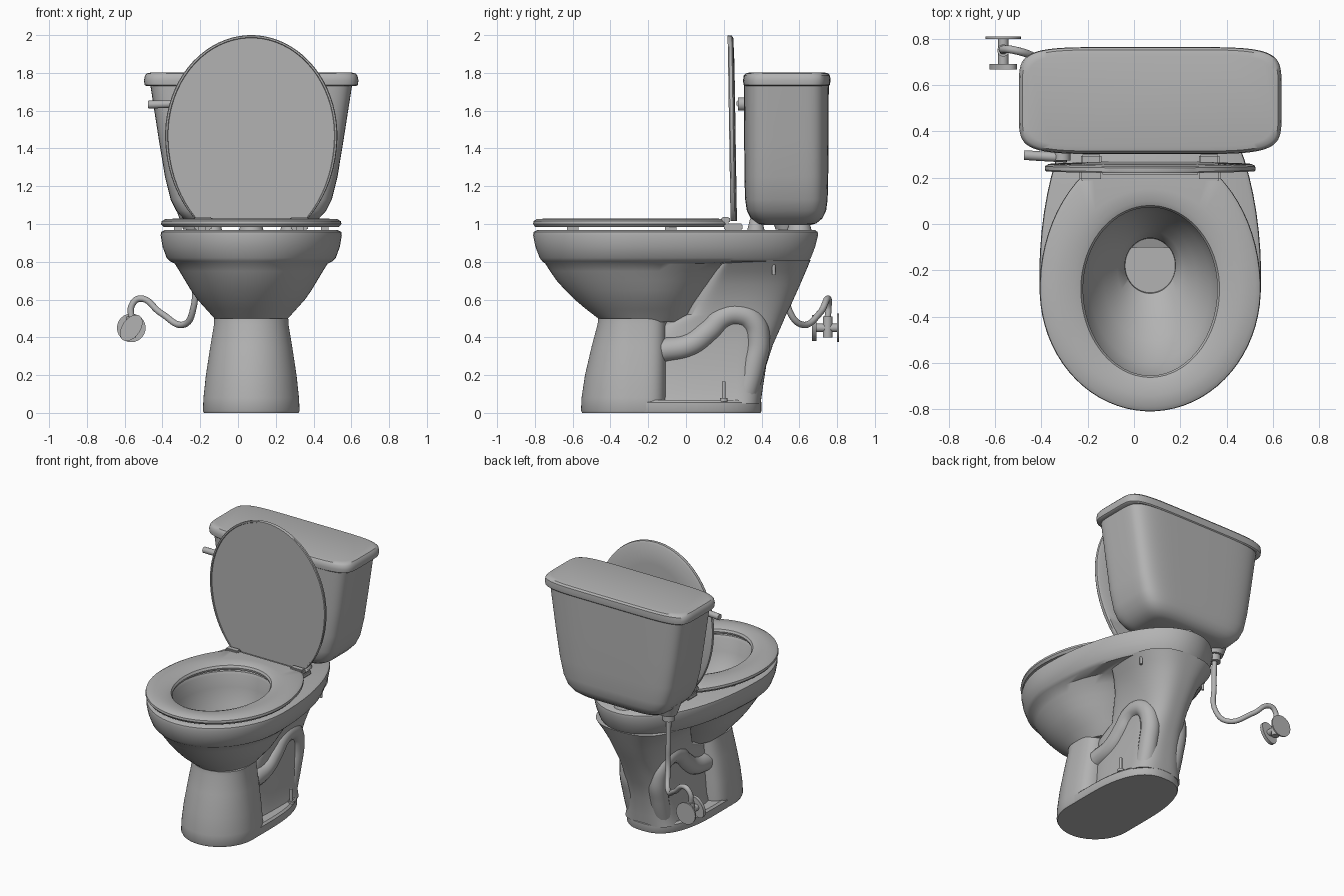
import bpy, bmesh, math
from mathutils import Vector, Matrix

CX = 0.07   # centre line of the fixture
mat = bpy.data.materials.new("grey ceramic")
mat.diffuse_color = (0.45, 0.45, 0.45, 1)


def finish(name, bm):
    bmesh.ops.recalc_face_normals(bm, faces=bm.faces)
    me = bpy.data.meshes.new(name)
    bm.to_mesh(me)
    bm.free()
    me.materials.append(mat)
    ob = bpy.data.objects.new(name, me)
    bpy.context.collection.objects.link(ob)
    return ob


def outline(z, w, yf, yb, ym=None, n=2, nb=None, clip=9, cx=CX, seg=72):
    """Egg or rounded-box section: half width w, front yf, back yb, widest at ym."""
    ym = (yf + yb) / 2 if ym is None else ym
    nb = nb or n
    pts = []
    for i in range(seg):
        t = 2 * math.pi * (i + 0.5) / seg
        s, c = math.sin(t), math.cos(t)
        e = 2 / (nb if s > 0 else n)
        x = math.copysign(abs(c) ** e, c) * w
        y = ym + abs(s) ** e * ((yb - ym) if s > 0 else (yf - ym))
        pts.append(Vector((cx + x, min(y, clip), z)))
    return pts


def loft(name, sections, closed=False):
    bm = bmesh.new()
    rings = [[bm.verts.new(p) for p in s] for s in sections]
    pairs = list(zip(rings, rings[1:]))
    if closed:
        pairs.append((rings[-1], rings[0]))
    for a, b in pairs:
        for i in range(len(a)):
            j = (i + 1) % len(a)
            bm.faces.new((a[i], a[j], b[j], b[i]))
    if not closed:
        bm.faces.new(rings[0])
        bm.faces.new(rings[-1])
    return finish(name, bm)


def cyl(name, a, b, r, r2=None):
    a, b = Vector(a), Vector(b)
    bm = bmesh.new()
    rot = (b - a).to_track_quat('Z', 'Y').to_matrix().to_4x4()
    bmesh.ops.create_cone(bm, cap_ends=True, segments=24, radius1=r, radius2=r if r2 is None else r2,
                          depth=(b - a).length, matrix=Matrix.Translation((a + b) / 2) @ rot)
    return finish(name, bm)


def box(name, c, size):
    bm = bmesh.new()
    bmesh.ops.create_cube(bm, size=1, matrix=Matrix.Translation(c) @ Matrix.Diagonal((*size, 1)))
    bmesh.ops.bevel(bm, geom=bm.edges[:], offset=min(size) * 0.2, segments=2, affect='EDGES')
    return finish(name, bm)


def tube(name, pts, r):
    cu = bpy.data.curves.new(name, 'CURVE')
    cu.dimensions = '3D'
    cu.bevel_depth, cu.bevel_resolution, cu.resolution_u = r, 5, 8
    cu.use_fill_caps = True
    sp = cu.splines.new('BEZIER')
    sp.bezier_points.add(len(pts) - 1)
    for bp, p in zip(sp.bezier_points, pts):
        bp.co = p
        bp.handle_left_type = bp.handle_right_type = 'AUTO'
    cu.materials.append(mat)
    ob = bpy.data.objects.new(name, cu)
    bpy.context.collection.objects.link(ob)
    bpy.ops.object.select_all(action='DESELECT')
    ob.select_set(True)
    bpy.context.view_layer.objects.active = ob
    bpy.ops.object.convert(target='MESH')


# Bowl: outside upward, over the rim, then down the inside to the drain
bowl = [(0.48, 0.18, -0.44, 0.0, -0.22, 2.2), (0.50, 0.195, -0.465, 0.02, -0.22, 2.2),
        (0.55, 0.24, -0.53, 0.05, -0.22, 2.1), (0.60, 0.285, -0.59, 0.09, -0.22, 2),
        (0.65, 0.32, -0.64, 0.13, -0.23, 2), (0.70, 0.35, -0.685, 0.18, -0.24, 2),
        (0.75, 0.38, -0.72, 0.24, -0.25, 2), (0.79, 0.405, -0.745, 0.32, -0.25, 2),
        (0.803, 0.43, -0.762, 0.65, -0.25, 2.1), (0.82, 0.448, -0.775, 0.662, -0.25, 2.1),
        (0.88, 0.47, -0.798, 0.685, -0.25, 2.1), (0.94, 0.48, -0.81, 0.70, -0.25, 2.1),
        (0.958, 0.477, -0.807, 0.698, -0.25, 2.1), (0.967, 0.46, -0.79, 0.685, -0.25, 2.1),
        (0.967, 0.32, -0.68, 0.09, -0.28, 2), (0.95, 0.31, -0.67, 0.082, -0.28, 2),
        (0.86, 0.30, -0.655, 0.08, -0.28, 2), (0.75, 0.26, -0.60, 0.05, -0.27, 2),
        (0.65, 0.20, -0.50, 0.01, -0.24, 2), (0.57, 0.14, -0.38, -0.03, -0.2, 2),
        (0.52, 0.11, -0.30, -0.06, -0.18, 2), (0.40, 0.10, -0.28, -0.07, -0.18, 2)]
loft("bowl", [outline(z, w, f, b, m, 2, nb) for z, w, f, b, m, nb in bowl])

# Pedestal column, foot and rear neck
col = [(0.0, 0.25, -0.55), (0.012, 0.256, -0.556), (0.08, 0.253, -0.553), (0.2, 0.24, -0.535),
       (0.35, 0.217, -0.50), (0.47, 0.197, -0.468), (0.50, 0.196, -0.465)]
loft("pedestal", [outline(z, w, f, -0.1, -0.29, 2, 4) for z, w, f in col])
loft("foot", [outline(z, w, -0.28, b, -0.1, 8, 2.6) for z, w, b in
              [(0, 0.25, 0.395), (0.01, 0.255, 0.40), (0.055, 0.253, 0.40), (0.068, 0.24, 0.39)]])
neck = [(0.05, 0.19, -0.2, 0.395), (0.12, 0.17, -0.2, 0.405), (0.25, 0.158, -0.2, 0.425),
        (0.36, 0.152, -0.2, 0.46), (0.46, 0.155, -0.16, 0.505), (0.52, 0.165, 0.0, 0.53),
        (0.58, 0.18, 0.03, 0.56), (0.68, 0.215, 0.1, 0.605), (0.75, 0.26, 0.15, 0.635),
        (0.81, 0.31, 0.2, 0.66)]
loft("rear_neck", [outline(z, w, f, b, 0.25, 5, 2.8) for z, w, f, b in neck])

# Trapway bulges, floor bolts, seat bolts, hinges and bumpers, mirrored
trap = [(-0.13, 0.33), (0.02, 0.36), (0.12, 0.435), (0.2, 0.51), (0.28, 0.525),
        (0.35, 0.49), (0.38, 0.39), (0.355, 0.25), (0.30, 0.06)]
depth = [0.125] * 5 + [0.12, 0.11, 0.105, 0.1]
for s, side in ((-1, "left"), (1, "right")):
    tube(side + "_trapway", [(CX + s * d, y, z) for d, (y, z) in zip(depth, trap)], 0.065)
    cyl(side + "_floor_bolt", (CX + s * 0.21, 0.2, 0.06), (CX + s * 0.21, 0.2, 0.165), 0.01)
    cyl(side + "_floor_nut", (CX + s * 0.21, 0.2, 0.06), (CX + s * 0.21, 0.2, 0.08), 0.02)
    cyl(side + "_rim_bolt", (CX + s * 0.26, 0.465, 0.73), (CX + s * 0.26, 0.465, 0.82), 0.009)
    box(side + "_hinge", (CX + s * 0.255, 0.25, 0.985), (0.09, 0.1, 0.035))
    box(side + "_hinge_leaf", (CX + s * 0.255, 0.21, 1.02), (0.1, 0.045, 0.035))
    cyl(side + "_tank_mount", (CX + s * 0.2, 0.37, 0.95), (CX + s * 0.2, 0.37, 1.03), 0.05, 0.03)
    for y, x in ((-0.08, 0.39), (-0.6, 0.26)):
        box(side + "_bumper", (CX + s * x, y, 0.977), (0.04, 0.06, 0.03))

# Seat ring
seat = [(0.985, 0.465, -0.80, 0.33), (1.0, 0.478, -0.81, 0.34), (1.015, 0.475, -0.808, 0.34),
        (1.026, 0.455, -0.79, 0.32)]
hole = [(1.029, 0.39, -0.74, 0.15), (1.025, 0.33, -0.69, 0.1), (1.015, 0.30, -0.663, 0.08),
        (1.0, 0.29, -0.655, 0.072), (0.985, 0.295, -0.66, 0.075)]
loft("seat", [outline(z, w, f, b, -0.28, clip=0.215) for z, w, f, b in seat] +
     [outline(z, w, f, b, -0.28) for z, w, f, b in hole], closed=True)

# Raised seat cover, modelled flat and swung upright
cover = [(0.006, 0.44, -0.985), (0.0, 0.443, -0.988), (0.0, 0.452, -0.997), (0.006, 0.456, -1.0),
         (0.022, 0.454, -0.998), (0.03, 0.44, -0.985), (0.034, 0.3, -0.85)]
ob = loft("seat_cover", [outline(z, w, f, 0.115, -0.47, clip=-0.015, cx=0) for z, w, f in cover])
ob.location = (CX, 0.236, 1.0)
ob.rotation_euler = (math.radians(-89.1), 0, 0)

# Tank and tank lid
tank = [(0.995, 0.27, 0.40, 0.66), (1.003, 0.315, 0.375, 0.69), (1.03, 0.36, 0.343, 0.722),
        (1.07, 0.397, 0.322, 0.742), (1.13, 0.427, 0.313, 0.75), (1.25, 0.457, 0.309, 0.753),
        (1.45, 0.49, 0.308, 0.755), (1.74, 0.535, 0.306, 0.756)]
loft("tank", [outline(z, w, f, b, n=5.5) for z, w, f, b in tank])
lid = [(1.73, 0.555, 0.312, 0.755), (1.737, 0.565, 0.304, 0.762), (1.76, 0.568, 0.302, 0.765),
       (1.785, 0.563, 0.305, 0.763), (1.797, 0.553, 0.315, 0.753), (1.802, 0.53, 0.335, 0.733)]
loft("tank_lid", [outline(z, w, f, b, n=6) for z, w, f, b in lid])
cyl("tank_gasket", (CX, 0.6, 0.95), (CX, 0.6, 1.02), 0.07, 0.05)

# Flush lever
cyl("lever_boss", (-0.31, 0.275, 1.635), (-0.31, 0.33, 1.635), 0.035)
tube("flush_lever", [(-0.475, 0.298, 1.632), (-0.4, 0.293, 1.634), (-0.29, 0.287, 1.638)], 0.021)

# Water supply: inlet, hose and wall valve
VX, VZ = -0.565, 0.45
cyl("inlet_boss", (-0.235, 0.53, 0.97), (-0.235, 0.53, 1.1), 0.055, 0.1)
cyl("inlet_nut", (-0.235, 0.53, 0.925), (-0.235, 0.53, 0.972), 0.04)
tube("supply_hose", [(-0.235, 0.53, 0.94), (-0.232, 0.53, 0.75), (-0.235, 0.54, 0.56),
                     (-0.285, 0.61, 0.468), (-0.41, 0.71, 0.53), (-0.52, 0.752, 0.605),
                     (-0.562, 0.755, 0.57), (VX, 0.75, 0.5)], 0.017)
cyl("valve_outlet", (VX, 0.75, 0.40), (VX, 0.75, 0.51), 0.026)
cyl("valve_stem", (VX, 0.68, VZ), (VX, 0.80, VZ), 0.022)
cyl("wall_plate", (VX, 0.80, VZ), (VX, 0.81, VZ), 0.076)
knob = cyl("valve_handle", (0, -0.012, 0), (0, 0.012, 0), 0.078)
knob.scale = (0.62, 1, 1)
knob.rotation_euler = (0, math.radians(35), 0)
knob.location = (VX, 0.68, VZ)

# Smooth shading with crisp edges kept
bpy.ops.object.select_all(action='SELECT')
bpy.context.view_layer.objects.active = bpy.context.selected_objects[0]
bpy.ops.object.shade_smooth_by_angle(angle=math.radians(35))
